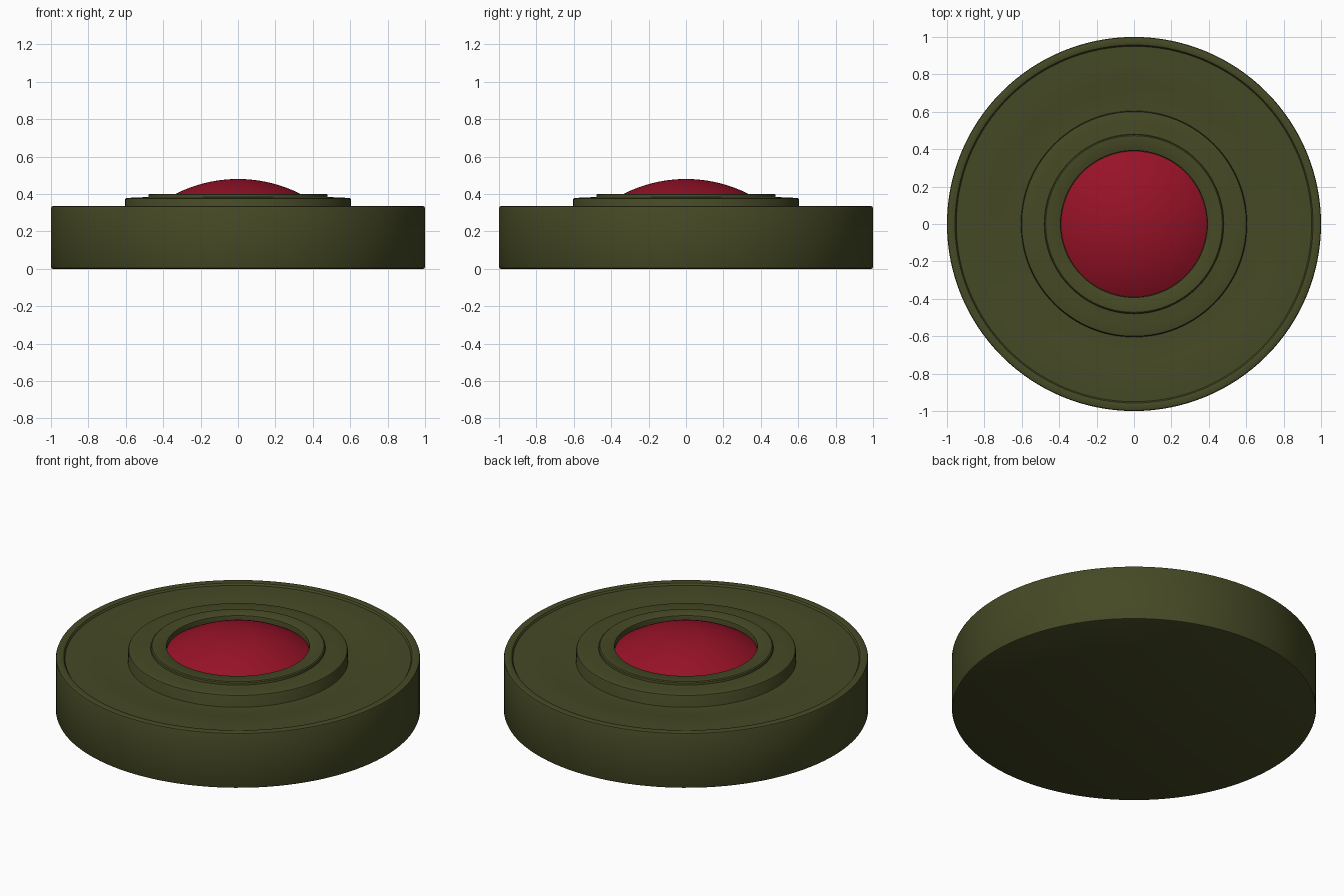
import bpy, bmesh, math

if "Cube" in bpy.data.objects:
    bpy.data.objects.remove(bpy.data.objects["Cube"])

SEGMENTS = 128


def material(name, rgb):
    m = bpy.data.materials.new(name)
    m.diffuse_color = (*rgb, 1)
    m.use_nodes = True
    m.node_tree.nodes["Principled BSDF"].inputs["Base Color"].default_value = m.diffuse_color
    return m


def lathe(name, profile, mat):
    """Spin a (radius, height) profile around z into a closed surface."""
    bm = bmesh.new()
    verts = [bm.verts.new((r, 0, z)) for r, z in profile]
    edges = [bm.edges.new(pair) for pair in zip(verts, verts[1:])]
    bmesh.ops.spin(bm, geom=verts + edges, cent=(0, 0, 0), axis=(0, 0, 1),
                   angle=2 * math.pi, steps=SEGMENTS)
    bmesh.ops.remove_doubles(bm, verts=bm.verts, dist=1e-5)
    bmesh.ops.recalc_face_normals(bm, faces=bm.faces)
    mesh = bpy.data.meshes.new(name)
    bm.to_mesh(mesh)
    bm.free()
    mesh.materials.append(mat)
    ob = bpy.data.objects.new(name, mesh)
    bpy.context.collection.objects.link(ob)
    bpy.ops.object.select_all(action='DESELECT')
    ob.select_set(True)
    bpy.context.view_layer.objects.active = ob
    bpy.ops.object.shade_smooth_by_angle(angle=math.radians(35))
    return ob


olive = material("olive_green", (0.06, 0.067, 0.018))
red = material("dark_red", (0.31, 0.006, 0.021))

# Gentle slope of the dished top, from the outer rim in to the raised ring
dish = []
for i in range(13):
    t = i / 12
    s = min(1, max(0, (t - 0.25) / 0.7))
    dish.append((0.95 - 0.345 * t, 0.322 - 0.014 * s * s * (3 - 2 * s)))

# Drum body with rim, dished top, two stepped rings and a well for the button
lathe("drum_body", [
    (0, 0), (0.99, 0), (0.997, 0.003), (1, 0.01),
    (1, 0.325), (0.997, 0.332), (0.99, 0.335),
    (0.962, 0.335), (0.957, 0.333),
    *dish,
    (0.603, 0.312), (0.603, 0.372), (0.600, 0.377), (0.594, 0.379),
    (0.54, 0.381), (0.48, 0.384),
    (0.478, 0.396), (0.472, 0.401),
    (0.398, 0.401), (0.393, 0.398), (0.391, 0.392),
    (0.391, 0.355), (0, 0.355)], olive)

# Red domed button sitting in the well
R, edge = 0.74, 0.39
a = math.asin(edge / R)
dome = [(R * math.sin(a * i / 20), 0.48 - R * (1 - math.cos(a * i / 20)))
        for i in range(21)]
lathe("button_dome", dome + [(edge, 0.357), (0, 0.357)], red)
